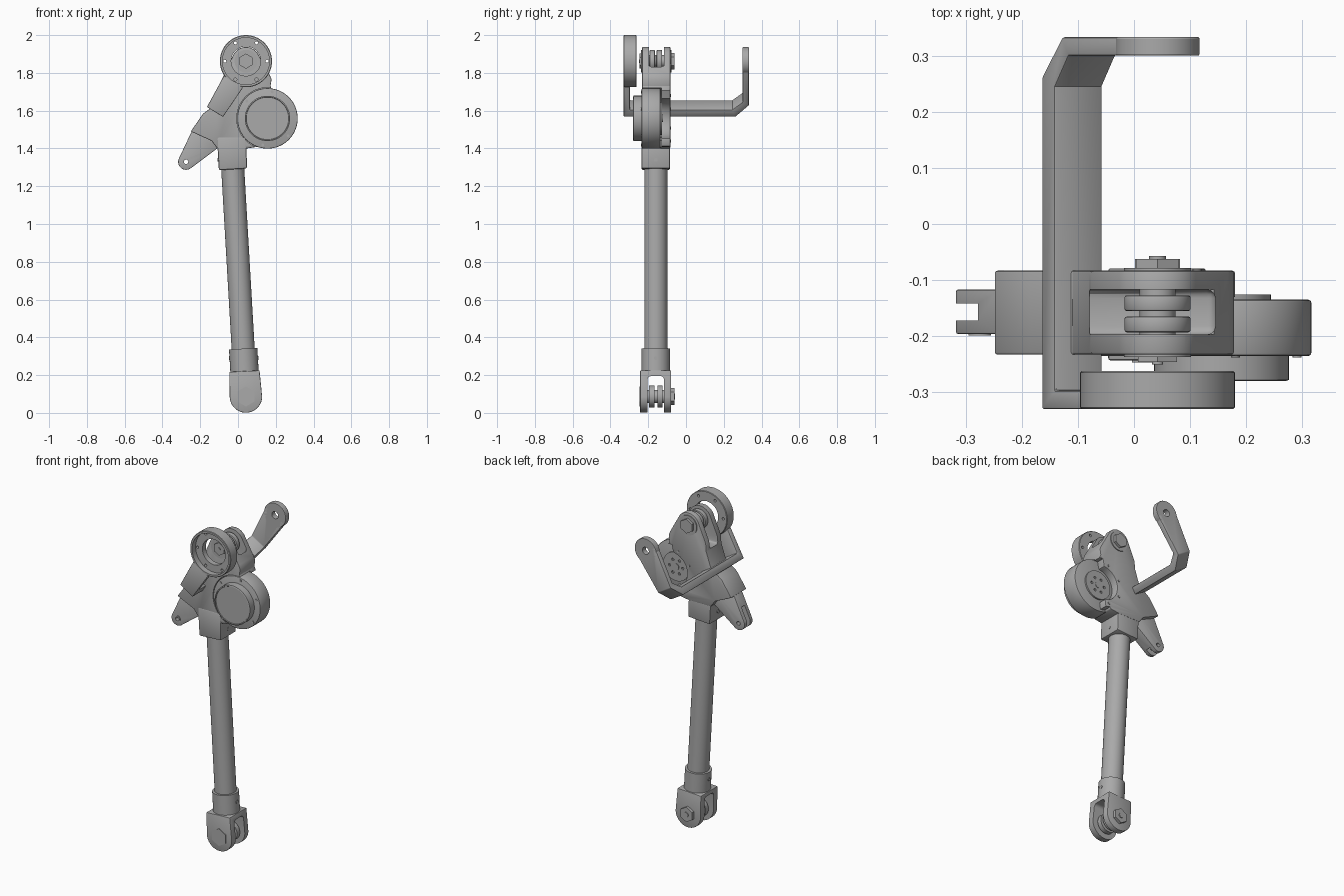
import bpy, bmesh
from math import cos, sin, pi, radians, atan2
from mathutils import Vector, Matrix

if "Cube" in bpy.data.objects:
    bpy.data.objects.remove(bpy.data.objects["Cube"])

grey = bpy.data.materials.new("machined_grey")
grey.use_nodes = True
grey.diffuse_color = (0.4, 0.4, 0.4, 1)
grey.node_tree.nodes["Principled BSDF"].inputs["Base Color"].default_value = (0.4, 0.4, 0.4, 1)

Y = -0.16                  # centre plane of the leg
TOP = (0.042, 1.862)       # upper pivot, x and z
LOW = (0.042, 0.087)       # lower pivot
DRUM = (0.156, 1.559)      # motor drum axis
LUG = (-0.275, 1.329)      # side lug pivot
TILT = -0.058              # lean of the leg tube


def add(name, bm):
    bmesh.ops.recalc_face_normals(bm, faces=bm.faces)
    me = bpy.data.meshes.new(name)
    bm.to_mesh(me)
    bm.free()
    me.materials.append(grey)
    ob = bpy.data.objects.new(name, me)
    bpy.context.collection.objects.link(ob)
    return ob


def prism(name, pts, y0, y1):
    """Outline in x and z, extruded along y."""
    bm = bmesh.new()
    face = bm.faces.new([bm.verts.new((x, y0, z)) for x, z in pts])
    ext = bmesh.ops.extrude_face_region(bm, geom=[face])
    verts = [g for g in ext["geom"] if isinstance(g, bmesh.types.BMVert)]
    bmesh.ops.translate(bm, vec=(0, y1 - y0, 0), verts=verts)
    return add(name, bm)


def arc(c, r, a0, a1, n=24):
    return [(c[0] + r * cos(radians(a0 + (a1 - a0) * i / n)),
             c[1] + r * sin(radians(a0 + (a1 - a0) * i / n))) for i in range(n + 1)]


def disc(name, c, r, y0, y1, n=48, start=0):
    return prism(name, arc(c, r, start, start + 360 - 360 / n, n - 1), y0, y1)


def box(name, x0, x1, y0, y1, z0, z1):
    return prism(name, [(x0, z0), (x1, z0), (x1, z1), (x0, z1)], y0, y1)


def lathe(name, c, profile, n=64):
    """Closed profile of (radius, y) spun round a y axis."""
    bm = bmesh.new()
    rings = [[bm.verts.new((c[0] + r * cos(2 * pi * i / n), y, c[1] + r * sin(2 * pi * i / n)))
              for i in range(n)] for r, y in profile]
    for a, b in zip(rings, rings[1:] + rings[:1]):
        for i in range(n):
            j = (i + 1) % n
            bm.faces.new((a[i], a[j], b[j], b[i]))
    return add(name, bm)


def rod(name, a, b, r, n=48):
    """Cylinder between two points."""
    a, b = Vector(a), Vector(b)
    bm = bmesh.new()
    turn = (b - a).to_track_quat('Z', 'Y').to_matrix().to_4x4()
    bmesh.ops.create_cone(bm, cap_ends=True, segments=n, radius1=r, radius2=r,
                          depth=(b - a).length, matrix=Matrix.Translation((a + b) / 2) @ turn)
    return add(name, bm)


def apply(ob, mod):
    bpy.context.view_layer.objects.active = ob
    bpy.ops.object.modifier_apply(modifier=mod.name)


def cut(ob, *cutters):
    for c in cutters:
        mod = ob.modifiers.new("cut", 'BOOLEAN')
        mod.operation, mod.solver, mod.object = 'DIFFERENCE', 'EXACT', c
        apply(ob, mod)
        bpy.data.objects.remove(c)
    return ob


def bevel(ob, w, seg=2):
    mod = ob.modifiers.new("round", 'BEVEL')
    mod.width, mod.segments, mod.limit_method, mod.angle_limit = w, seg, 'ANGLE', radians(40)
    apply(ob, mod)
    return ob


# Leg tube with collar and top socket
def leg(z):
    return (LOW[0] + TILT * (z - LOW[1]), Y, z)


rod("leg_tube", leg(0.28), leg(1.36), 0.061)
rod("lower_collar", leg(0.2), leg(0.34), 0.075)
sx = leg(1.35)[0]
bevel(prism("upper_socket", [(sx - 0.07, 1.285), (sx + 0.079, 1.294), (sx + 0.074, 1.46),
                             (sx - 0.08, 1.46)], -0.235, -0.085), 0.008)
for z, r in ((1.34, 0.076), (0.29, 0.075)):
    x = leg(z)[0]
    rod("set_screw", (x - r - 0.003, Y, z), (x + r + 0.003, Y, z), 0.01, 12)

# Lower clevis with slot, bushings and hex bolt
clevis = prism("lower_clevis", arc(LOW, 0.086, 182, 358)
               + [(LOW[0] + 0.072, 0.225), (LOW[0] - 0.088, 0.217)], -0.243, -0.079)
slot = box("slot", -0.2, 0.3, -0.204, -0.116, -0.1, 0.195)
cut(bevel(clevis, 0.004), bevel(slot, 0.02, 4))
for s in (-1, 1):
    disc("lower_bushing", LOW, 0.058, Y + s * 0.022 - 0.014, Y + s * 0.022 + 0.014)
disc("lower_axle", LOW, 0.035, -0.24, -0.08)
disc("lower_bolt_head", LOW, 0.053, -0.247, -0.24, 6, 30)
disc("lower_bolt_nut", LOW, 0.046, -0.08, -0.062, 6, 30)
disc("lower_bolt_tip", LOW, 0.015, -0.07, -0.057, 16)

# Knee body: fork head, neck round the drum hub, side flap
outline = arc(TOP, 0.075, 25, 155, 16) + [
    (-0.076, 1.78), (-0.08, 1.73), (-0.11, 1.64), (-0.185, 1.584), (-0.25, 1.49),
    (-0.14, 1.44), (-0.11, 1.40), (0.045, 1.40), (0.1, 1.408)]
outline += arc(DRUM, 0.15, 250, 262, 3) + arc(DRUM, 0.105, 262, 95, 20) + arc(DRUM, 0.15, 90, 80, 3)
outline += [(0.172, 1.73), (0.178, 1.765), (0.168, 1.79)]
body = bevel(prism("knee_body", outline, -0.233, -0.083), 0.008)
cut(body, bevel(box("slot", -0.3, 0.145, -0.197, -0.117, 1.735, 2.1), 0.015, 3),
    box("slot_top", 0.0, 0.3, -0.197, -0.117, 1.836, 2.1),
    disc("drum_pocket", DRUM, 0.163, -0.3, -0.13))

# Upper pivot hardware
disc("upper_axle", TOP, 0.032, -0.235, -0.08)
for s in (-1, 1):
    bevel(disc("upper_bushing", TOP, 0.059, Y + s * 0.019 - 0.014, Y + s * 0.019 + 0.014), 0.004)
disc("upper_boss", TOP, 0.06, -0.237, -0.232)
disc("upper_boss_back", TOP, 0.06, -0.085, -0.078)
disc("upper_bolt_head", TOP, 0.04, -0.246, -0.236, 6, 30)
disc("upper_bolt_tip", TOP, 0.01, -0.25, -0.245, 16)
disc("upper_bolt_nut", TOP, 0.044, -0.08, -0.062, 6, 30)

# Motor drum with front cover and drilled back hub
drum = disc("motor_drum", DRUM, 0.16, -0.235, -0.135, 72)
bevel(drum, 0.005)
lathe("drum_cover", DRUM, [(0.001, -0.276), (0.112, -0.276), (0.114, -0.28), (0.12, -0.278),
                           (0.12, -0.23), (0.001, -0.23)])
hub = disc("drum_hub", DRUM, 0.088, -0.14, -0.126)
cut(hub, *[disc("hole", p, 0.008, -0.135, -0.1, 12) for p in arc(DRUM, 0.045, 0, 300, 5)])
disc("hub_centre", DRUM, 0.02, -0.13, -0.123, 24)
for p in arc(DRUM, 0.143, 20, 320, 5):
    disc("drum_screw", p, 0.008, -0.238, -0.23, 12)
for p in arc(DRUM, 0.128, 110, 250, 3):
    disc("flange_screw", p, 0.008, -0.09, -0.08, 12)

# Side lug on the flap, forked at its tip
lug = prism("side_lug", arc(LUG, 0.042, 155, 305, 16) + [(-0.11, 1.40), (-0.13, 1.47), (-0.243, 1.495)],
            -0.196, -0.117)
cut(bevel(lug, 0.003), box("slot", -0.4, -0.235, -0.172, -0.142, 1.2, 1.42),
    disc("hole", LUG, 0.012, -0.3, 0, 16))
lathe("lug_washer", LUG, [(0.012, -0.199), (0.02, -0.199), (0.02, -0.19), (0.012, -0.19)], 24)

# Swing bracket: bent strap from the front ring to the rear arm
side = [(-0.33, -0.315), (0.262, -0.315), (0.333, -0.245), (0.333, 0), (0.3, 0), (0.3, -0.225),
        (0.245, -0.271), (-0.297, -0.271), (-0.297, -0.126), (-0.33, -0.126)]
lean = Matrix.Rotation(atan2(0.52, 0.853), 4, 'Y')
place = Matrix.Translation((TOP[0], 0, TOP[1])) @ lean
bm = bmesh.new()
rows = []
for s in (-1, 1):
    rows.append([bm.verts.new((s * (0.05 + 0.022 * max(0, 1 + b / 0.22)), y, b)) for y, b in side])
    bm.faces.new(rows[-1])
for i in range(len(side)):
    j = (i + 1) % len(side)
    bm.faces.new((rows[0][i], rows[0][j], rows[1][j], rows[1][i]))
bmesh.ops.transform(bm, matrix=place, verts=bm.verts)
strap = bevel(add("bracket_strap", bm), 0.004)
cut(strap, disc("hole", TOP, 0.05, 0.2, 0.4))
lathe("rear_arm_eye", TOP, [(0.022, 0.333), (0.073, 0.333), (0.075, 0.33), (0.075, 0.303),
                            (0.073, 0.3), (0.022, 0.3)])

# Front ring with recessed, drilled floor
ring = lathe("front_ring", TOP, [(0.124, -0.33), (0.135, -0.33), (0.138, -0.327), (0.138, -0.265),
                                 (0.135, -0.262), (0.078, -0.262), (0.078, -0.295), (0.124, -0.295)])
cut(ring, *[disc("hole", p, 0.008, -0.4, -0.2, 16) for p in arc(TOP, 0.112, 0, 300, 5)])

# Smooth the curved faces, keep edges crisp
bpy.ops.object.select_all(action='DESELECT')
for ob in bpy.context.collection.objects:
    if ob.type == 'MESH' and ob.active_material == grey:
        ob.select_set(True)
        bpy.context.view_layer.objects.active = ob
bpy.ops.object.shade_smooth_by_angle(angle=radians(30))
